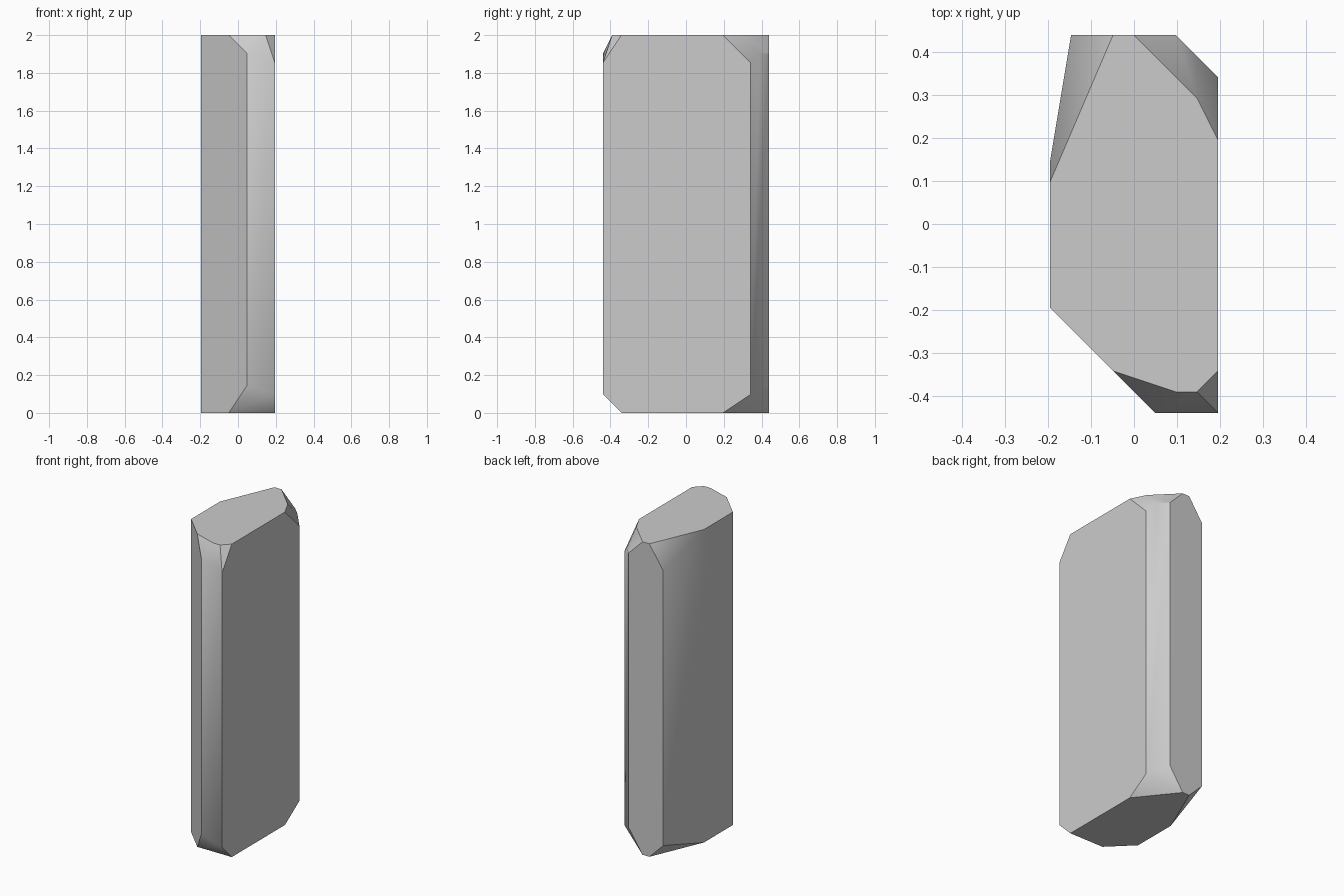
import bpy
import bmesh
import math

cube = bpy.data.objects.get("Cube")
if cube:
    bpy.data.objects.remove(cube, do_unlink=True)

HEIGHT_STEPS = 41
STEP = 2 / HEIGHT_STEPS

# Plan corners of the upright sides: x, y, low end, chip depth below the top
side_corners = [
    (-4, -4, 0, 0),
    (1, -9, 3, 2),
    (4, -9, 2, 3),
    (4, 7, 2, 3),
    (3, 8, 3, 2),
    (2, 9, 3, 2),
    (-3, 9, 2, 3),
    (-4, 3, 1, 1),
]
# Outlines of the flat ends, left where the corners are chipped away
top_outline = [(-1, -7), (2, -8), (3, -8), (4, -7), (4, 4), (3, 6),
               (0, 9), (-1, 9), (-4, 2)]
bottom_outline = [(-1, -7), (4, -7), (4, 4), (0, 9), (-1, 9), (-4, 2)]


def stone_material():
    mat = bpy.data.materials.new("plain grey stone")
    mat.use_nodes = True
    colour = (0.6, 0.6, 0.6, 1)
    mat.diffuse_color = colour
    mat.node_tree.nodes["Principled BSDF"].inputs["Base Color"].default_value = colour
    return mat


def faceted_block(name, points, mat):
    """Wrap flat facets around the points."""
    bm = bmesh.new()
    for x, y, z in points:
        bm.verts.new((x * STEP, y * STEP, z * STEP))
    hull = bmesh.ops.convex_hull(bm, input=bm.verts[:])
    loose = {v for v in hull["geom_interior"] + hull["geom_unused"]
             if isinstance(v, bmesh.types.BMVert) and v.is_valid}
    bmesh.ops.delete(bm, geom=list(loose), context="VERTS")
    bmesh.ops.dissolve_limit(bm, angle_limit=math.radians(1),
                             verts=bm.verts[:], edges=bm.edges[:])
    bmesh.ops.recalc_face_normals(bm, faces=bm.faces[:])
    mesh = bpy.data.meshes.new(name)
    bm.to_mesh(mesh)
    bm.free()
    mesh.materials.append(mat)
    obj = bpy.data.objects.new(name, mesh)
    bpy.context.collection.objects.link(obj)
    return obj


# Standing stone slab with chipped corners
points = []
for x, y, low, chip in side_corners:
    points += [(x, y, low), (x, y, HEIGHT_STEPS - chip)]
points += [(x, y, HEIGHT_STEPS) for x, y in top_outline]
points += [(x, y, 0) for x, y in bottom_outline]
slab = faceted_block("stone_slab", points, stone_material())

# Soften only the shallow bends between facets
bpy.ops.object.select_all(action="DESELECT")
slab.select_set(True)
bpy.context.view_layer.objects.active = slab
bpy.ops.object.shade_smooth_by_angle(angle=math.radians(30))
